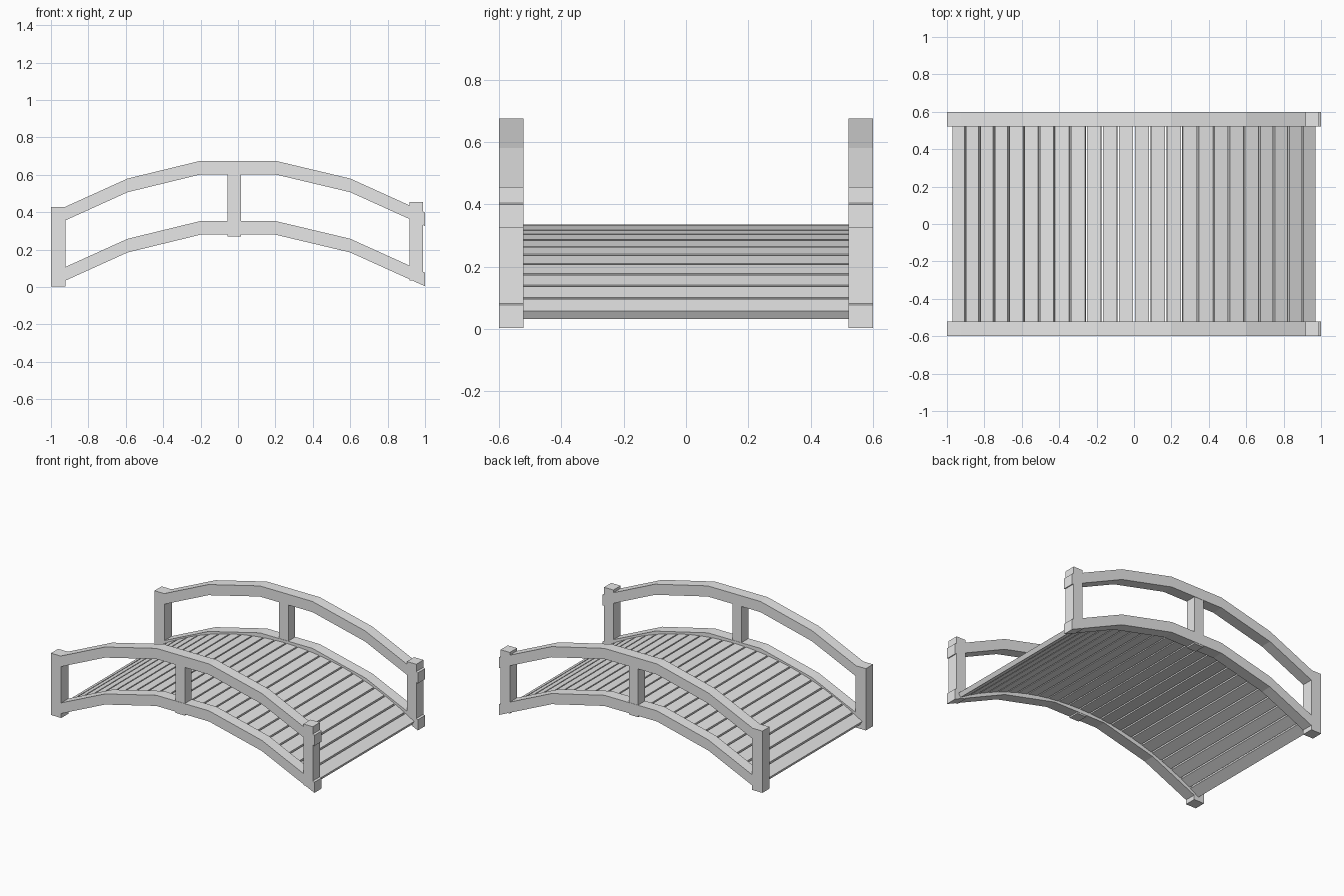
import bpy, bmesh, math
from mathutils import Matrix

cube = bpy.data.objects.get("Cube")
if cube:
    bpy.data.objects.remove(cube, do_unlink=True)

grey = bpy.data.materials.new("plain_grey")
grey.use_nodes = True
grey.diffuse_color = (0.8, 0.8, 0.8, 1)
grey.node_tree.nodes["Principled BSDF"].inputs["Base Color"].default_value = (0.8, 0.8, 0.8, 1)


def finish(name, bm):
    bmesh.ops.recalc_face_normals(bm, faces=bm.faces)
    mesh = bpy.data.meshes.new(name)
    bm.to_mesh(mesh)
    bm.free()
    mesh.materials.append(grey)
    obj = bpy.data.objects.new(name, mesh)
    bpy.context.scene.collection.objects.link(obj)
    return obj


def extrude_profile(name, points, y0, y1):
    """Prism from an x-z outline, running from y0 to y1."""
    bm = bmesh.new()
    face = bm.faces.new([bm.verts.new((x, y0, z)) for x, z in points])
    new = bmesh.ops.extrude_face_region(bm, geom=[face])["geom"]
    verts = [v for v in new if isinstance(v, bmesh.types.BMVert)]
    bmesh.ops.translate(bm, verts=verts, vec=(0, y1 - y0, 0))
    return finish(name, bm)


def box(name, x0, x1, z0, z1, y0, y1):
    return extrude_profile(name, [(x0, z0), (x1, z0), (x1, z1), (x0, z1)], y0, y1)


# Bent underside line shared by the lower beams and the handrails
ARCH = [(-0.99, 0.004), (-0.59, 0.185), (-0.2, 0.28),
        (0.2, 0.28), (0.6, 0.185), (1.0, 0.004)]
BEAM = 0.073
RAIL_LIFT = 0.322


def arch_beam(name, lift, y0, y1):
    under = [(x, z + lift) for x, z in ARCH]
    over = [(x, z + lift + BEAM) for x, z in reversed(ARCH)]
    extrude_profile(name, under + over, y0, y1)


# Both sides: beam, handrail, end posts and centre post
for side, s in (("front", -1), ("back", 1)):
    rail_y = sorted((s * 0.522, s * 0.6))
    post_y = sorted((s * 0.524, s * 0.598))
    arch_beam(side + "_lower_beam", 0, *rail_y)
    arch_beam(side + "_handrail", RAIL_LIFT, *rail_y)
    box(side + "_right_post", -1.0, -0.922, 0.004, 0.428, *rail_y)
    box(side + "_left_post", 0.917, 0.988, 0.035, 0.455, *rail_y)
    box(side + "_centre_post", -0.055, 0.015, 0.27, 0.62, *post_y)

# Deck planks spaced along a shallow arc
COUNT, RADIUS, TOP, THICK = 24, 1.84, 0.335, 0.03
PITCH = 2 * 0.559 / COUNT
bm = bmesh.new()
for i in range(COUNT):
    angle = (i - (COUNT - 1) / 2) * PITCH
    r = RADIUS - THICK / 2
    place = (Matrix.Translation((r * math.sin(angle), 0, TOP - RADIUS + r * math.cos(angle)))
             @ Matrix.Rotation(angle, 4, "Y")
             @ Matrix.Diagonal((0.075, 1.05, THICK, 1)))
    bmesh.ops.create_cube(bm, size=1, matrix=place)
finish("deck_planks", bm)
